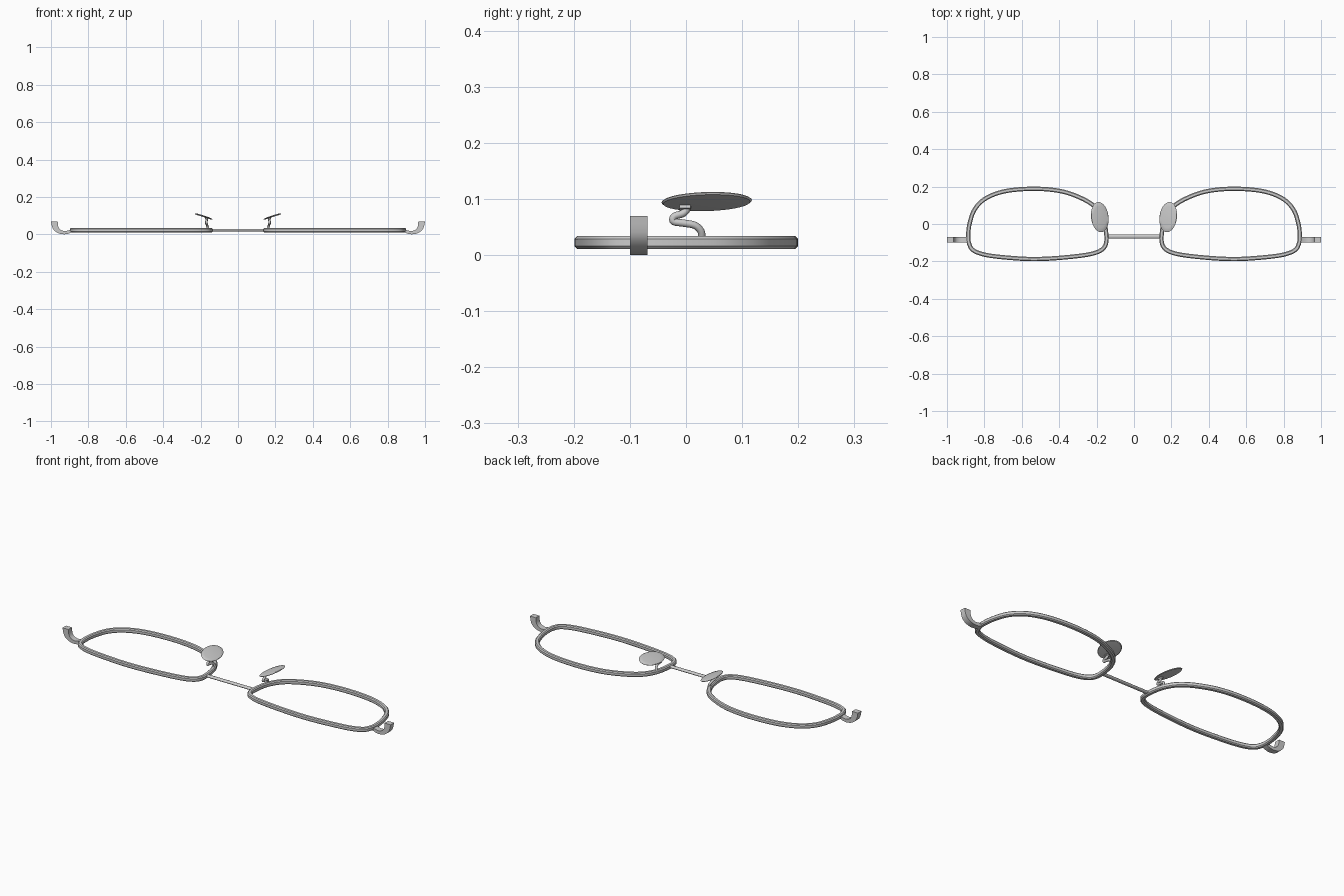
import bpy, bmesh, math
from mathutils import Vector, Matrix

if "Cube" in bpy.data.objects:
    bpy.data.objects.remove(bpy.data.objects["Cube"])


def spline(pts, steps, closed=False):
    # Catmull-Rom sampling of a short control path
    pts = [Vector(p) for p in pts]
    n = len(pts)
    get = (lambda i: pts[i % n]) if closed else (lambda i: pts[max(0, min(n - 1, i))])
    out = []
    for i in range(n if closed else n - 1):
        a, b, c, d = get(i - 1), get(i), get(i + 1), get(i + 2)
        for s in range(steps):
            t = s / steps
            out.append(0.5 * (2 * b + (c - a) * t + (2 * a - 5 * b + 4 * c - d) * t * t
                              + (3 * b - a - 3 * c + d) * t ** 3))
    if not closed:
        out.append(pts[-1])
    return out


def finish(name, bm, mirror=True, angle=35):
    bmesh.ops.recalc_face_normals(bm, faces=bm.faces)
    me = bpy.data.meshes.new(name)
    bm.to_mesh(me)
    bm.free()
    ob = bpy.data.objects.new(name, me)
    bpy.context.collection.objects.link(ob)
    if mirror:
        m = ob.modifiers.new("mirror", 'MIRROR')
        m.use_mirror_merge = False
    bpy.ops.object.select_all(action='DESELECT')
    ob.select_set(True)
    bpy.context.view_layer.objects.active = ob
    bpy.ops.object.shade_smooth_by_angle(angle=math.radians(angle))
    return ob


def loft(name, rings, closed=False, mirror=True, angle=35):
    # skin a list of cross-section rings
    bm = bmesh.new()
    vs = [[bm.verts.new(p) for p in r] for r in rings]
    n, k = len(vs), len(vs[0])
    for i in range(n if closed else n - 1):
        a, b = vs[i], vs[(i + 1) % n]
        for j in range(k):
            bm.faces.new((a[j], a[(j + 1) % k], b[(j + 1) % k], b[j]))
    if not closed:
        bm.faces.new(vs[0])
        bm.faces.new(vs[-1])
    return finish(name, bm, mirror, angle)


# Lens rims: chamfered section swept along the outer outline
outline = [(.137, -.05), (.139, -.108), (.166, -.147), (.235, -.173), (.38, -.191),
           (.535, -.199), (.68, -.191), (.797, -.176), (.866, -.15), (.892, -.11),
           (.898, -.06), (.889, .01), (.86, .087), (.797, .148), (.69, .187),
           (.535, .2), (.39, .187), (.28, .15), (.2, .1), (.154, .03)]
path = spline([(x, y, 0) for x, y in outline], 6, True)
section = [(0, .016), (0, .029), (.005, .034), (.018, .034),
           (.023, .029), (.023, .016), (.018, .011), (.005, .011)]
rings = []
for i, p in enumerate(path):
    t = (path[(i + 1) % len(path)] - path[i - 1]).normalized()
    inward = Vector((-t.y, t.x, 0))
    rings.append([p + inward * d + Vector((0, 0, z)) for d, z in section])
loft("lens_rims", rings, closed=True)

# Bridge: thin straight bar between the rims
loft("bridge", [[(x, -.067 + .011 * math.cos(a), .023 + .007 * math.sin(a))
                 for a in [math.tau * k / 16 for k in range(16)]]
                for x in (-.147, .147)], mirror=False)

# Hinge end pieces: flat hook, widening toward its tip
low = spline([(.885, 0, .013), (.91, 0, .003), (.937, 0, .001), (.968, 0, .01),
              (.991, 0, .033), (1, 0, .07)], 5)
high = spline([(.885, 0, .03), (.908, 0, .021), (.93, 0, .018), (.95, 0, .026),
               (.961, 0, .043), (.964, 0, .07)], 5)
loft("hinge_end_pieces", [[(a.x, -.1, a.z), (a.x, -.069, a.z), (b.x, -.069, b.z), (b.x, -.1, b.z)]
                          for a, b in zip(low, high)])

# Pad arms: round S-shaped wire from rim to pad
wire = spline([(.158, .028, .028), (.163, .027, .042), (.167, .016, .053), (.169, -.004, .057),
               (.169, -.022, .06), (.169, -.021, .069), (.168, -.006, .074),
               (.167, .001, .081), (.167, .003, .09)], 5)
rings = []
for i, p in enumerate(wire):
    t = (wire[min(i + 1, len(wire) - 1)] - wire[max(i - 1, 0)]).normalized()
    u = Vector((1, 0, 0)) - t * t.x
    u.normalize()
    v = t.cross(u)
    rings.append([p + .0065 * (u * math.cos(a) + v * math.sin(a))
                  for a in [math.tau * k / 12 for k in range(12)]])
loft("pad_arms", rings)

# Pad mounts: small block under each pad
bm = bmesh.new()
bmesh.ops.create_cube(bm, size=1, matrix=Matrix.Translation((.168, -.002, .086))
                      @ Matrix.Rotation(math.radians(-18), 4, 'Y') @ Matrix.Diagonal((.018, .02, .01, 1)))
finish("pad_mounts", bm)

# Nose pads: thin tilted oval discs, slightly domed
place = (Matrix.Translation((.183, .037, .096)) @ Matrix.Rotation(math.radians(-18), 4, 'Y')
         @ Matrix.Rotation(math.radians(-8), 4, 'Z'))
rings = []
for r, z in ((.05, -.004), (.7, -.004), (.96, -.003), (1, 0), (.96, .002), (.7, .004), (.05, .005)):
    rings.append([place @ Vector((.049 * r * math.cos(a), .081 * r * math.sin(a), z))
                  for a in [math.tau * k / 40 for k in range(40)]])
loft("nose_pads", rings)
